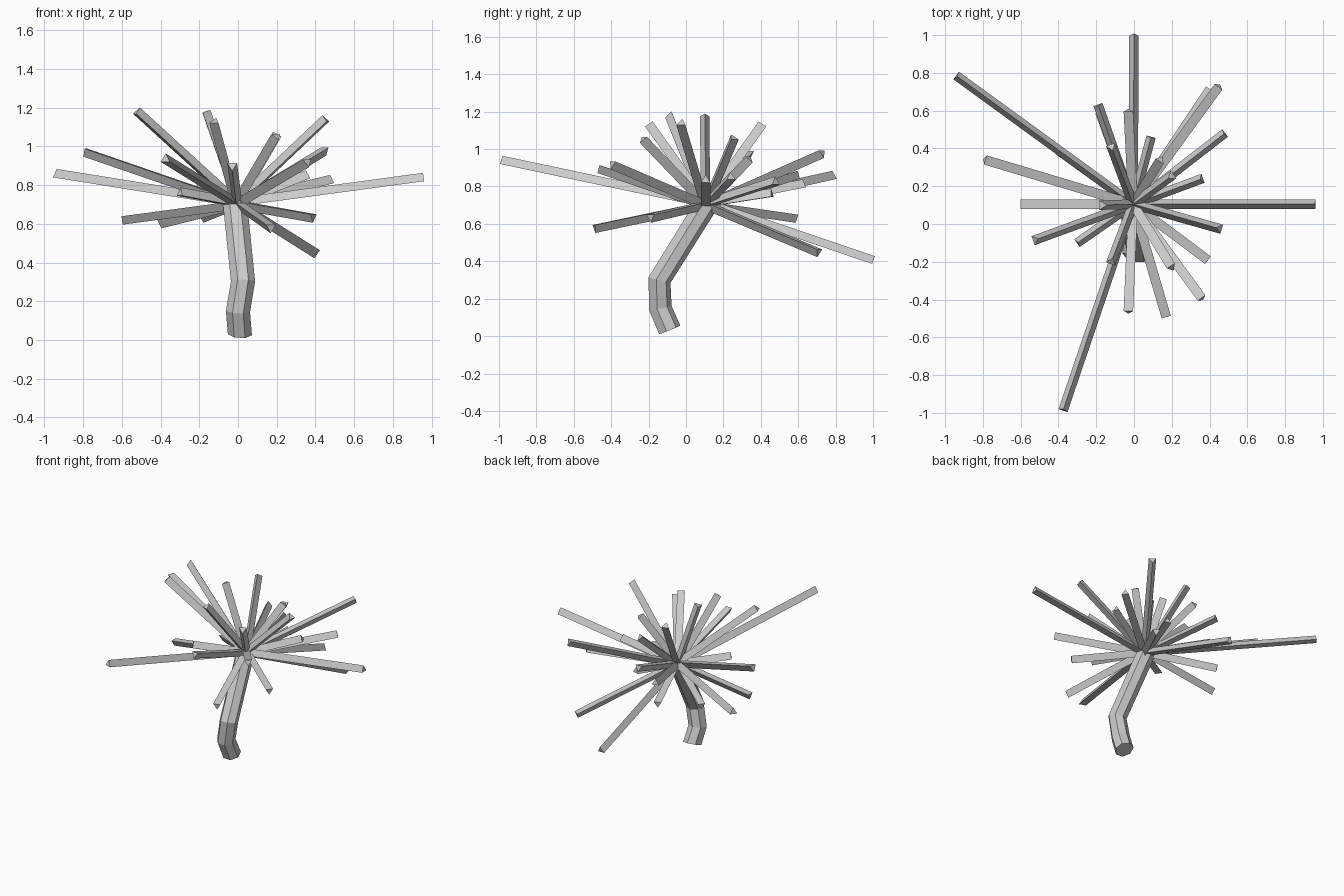
import bpy, bmesh, math
from mathutils import Vector

if "Cube" in bpy.data.objects:
    bpy.data.objects.remove(bpy.data.objects["Cube"])

HUB = Vector((-0.005, 0.105, 0.705))


def ring(bm, centre, axis, radius, sides, phase=0.0):
    """Polygon of verts around axis, first vertex pointing as far up as possible."""
    side = axis.cross(Vector((0, 0, 1)))
    if side.length < 1e-4:
        side = Vector((1, 0, 0))
    side.normalize()
    up = side.cross(axis).normalized()
    out = []
    for i in range(sides):
        a = phase + 2 * math.pi * i / sides
        out.append(bm.verts.new(centre + radius * (math.cos(a) * up + math.sin(a) * side)))
    return out


def loft(bm, rings):
    n = len(rings[0])
    for a, b in zip(rings, rings[1:]):
        for i in range(n):
            j = (i + 1) % n
            bm.faces.new((a[i], a[j], b[j], b[i]))
    bm.faces.new(rings[0][::-1])
    bm.faces.new(rings[-1])


def finish(bm, name):
    bmesh.ops.recalc_face_normals(bm, faces=bm.faces[:])
    me = bpy.data.meshes.new(name)
    bm.to_mesh(me)
    bm.free()
    ob = bpy.data.objects.new(name, me)
    bpy.context.collection.objects.link(ob)


# Bent stem: rings keep one cross-section direction so the loft does not twist
path = [Vector(p) for p in ((0.01, -0.09, 0.033), (0.0, -0.14, 0.15),
                            (0.026, -0.145, 0.30), (-0.015, 0.105, 0.70))]
normals = [Vector((0.05, -0.4, 1)), Vector((0.05, -0.2, 1)),
           Vector((0, 0.25, 1)), Vector((-0.08, 0.35, 1))]
bm = bmesh.new()
rings = []
for p, n in zip(path, normals):
    n.normalize()
    u = Vector((0, 1, 0))
    u = (u - n * u.dot(n)).normalized()
    v = n.cross(u)
    rings.append([bm.verts.new(p + 0.064 * (math.cos(a) * u + math.sin(a) * v))
                  for a in (2 * math.pi * i / 7 for i in range(7))])
loft(bm, rings)
finish(bm, "stem")

# Spokes: tip x, y, z, and whether a ridge (1) or a flat (0) faces upward
spokes = [
    (-0.94, 0.785, 0.855, 1), (0.0, 1.0, 0.40, 1), (-0.19, 0.63, 0.81, 1),
    (-0.18, 0.59, 0.635, 0), (-0.03, 0.60, 0.87, 0), (0.40, 0.71, 0.45, 0),
    (0.45, 0.73, 0.98, 0), (0.48, 0.48, 0.825, 1), (0.09, 0.46, 0.76, 1),
    (0.14, 0.34, 0.95, 0), (0.20, 0.255, 1.06, 1), (0.36, 0.24, 0.85, 1),
    (0.96, 0.105, 0.835, 1), (0.455, -0.025, 1.14, 1), (0.39, -0.19, 0.635, 0),
    (0.36, -0.395, 0.92, 0), (0.20, -0.23, 1.055, 0), (0.17, -0.49, 0.58, 0),
    (-0.03, -0.465, 0.90, 0), (-0.12, -0.20, 1.13, 1), (-0.375, -0.985, 0.935, 1),
    (-0.30, -0.10, 0.76, 1), (-0.525, -0.085, 1.18, 1), (-0.60, 0.105, 0.625, 0),
    (-0.79, 0.34, 0.975, 0), (-0.40, 0.39, 0.605, 0), (-0.17, 0.10, 1.18, 1),
    (-0.12, 0.41, 1.13, 1),
]
for k, (x, y, z, ridge) in enumerate(spokes):
    tip = Vector((x, y, z))
    axis = (tip - HUB).normalized()
    phase = 0 if ridge else math.pi
    bm = bmesh.new()
    loft(bm, [ring(bm, c, axis, 0.029, 3, phase) for c in (HUB, tip)])
    finish(bm, f"spoke_{k + 1:02d}")
